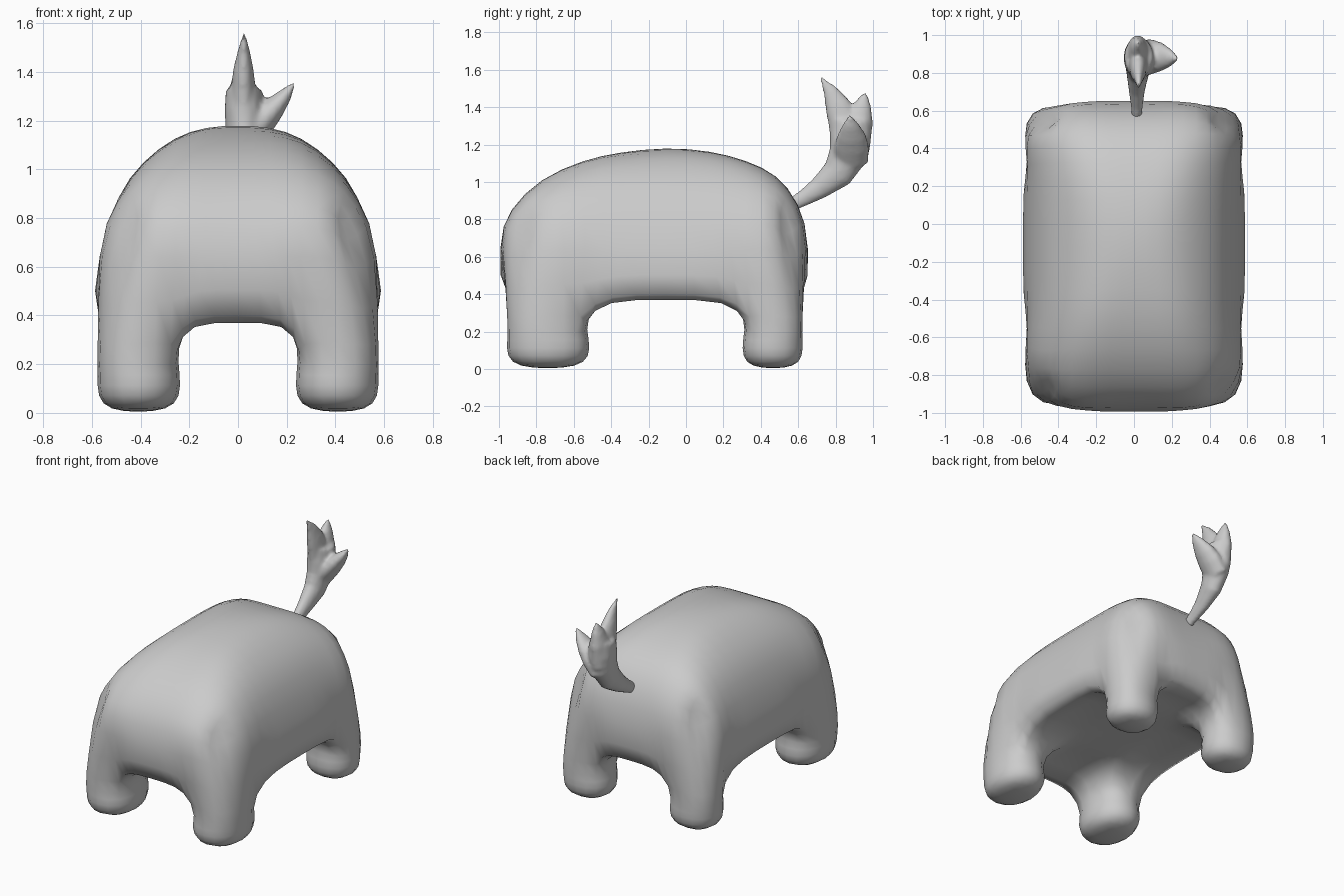
import bpy, bmesh
from math import cos, sin, pi, hypot
from mathutils import Vector

if "Cube" in bpy.data.objects:
    bpy.data.objects.remove(bpy.data.objects["Cube"])

N = 8                      # grid cells each way; the four 2x2 corner patches carry the legs
CY = -0.17                 # middle of the body along y

# Grid lines of the dome (with heights), of the widest ring, and of the belly
half = lambda h: [-v for v in h] + [0] + h[::-1]
TX = half([.49, .39, .26, .13])
TXZ = [.885, 1.025, 1.125, 1.17, 1.18, 1.17, 1.125, 1.025, .885]
TY = [-.93, -.77, -.55, -.35, -.11, .13, .32, .48, .595]
TYZ = [.85, 1.01, 1.11, 1.155, 1.18, 1.16, 1.11, 1.03, .88]
WX = half([.565, .40, .25, .15])
WY = [-.99, -.77, -.53, -.35, -.11, .15, .31, .47, .65]
BX = half([.575, .41, .24, .18])
BY = [-.955, -.74, -.52, -.40, -.11, .19, .305, .465, .622]
# Leg loops: name -> height, size, corner rounding
LEG = {'bot': (.27, 1, .78), 'mid': (.16, 1, .75), 'low': (.07, .98, .74), 'cap': (.02, .68, .74)}


def finish(obj):
    for p in obj.data.polygons:
        p.use_smooth = True


def round_corner(i, j, x, y):
    a, b = abs(i - 4), abs(j - 4)
    if a == 4 and b == 4:
        return x * .85, CY + (y - CY) * .885
    if b == 4 and a == 3:
        return x, CY + (y - CY) * .97
    return x, y


def position(layer, i, j):
    a, b = abs(i - 4), abs(j - 4)
    corner = a == 4 and b == 4
    if layer == 'top':
        drop = hypot(1.18 - TXZ[i], 1.18 - TYZ[j]) * (.92 if corner else 1)
        x, y = round_corner(i, j, TX[i], TY[j])
        return x, y, 1.18 - drop
    if layer == 'wall':
        x, y = round_corner(i, j, WX[i], WY[j])
        return x, y, .59 if corner else .65
    if min(a, b) < 2:      # belly
        return BX[i], BY[j], .385 if min(a, b) == 0 else .375
    z, size, rnd = LEG[layer]
    ci, cj = (1 if i < 4 else 7), (1 if j < 4 else 7)
    k = size * (rnd if i != ci and j != cj else 1)
    if i == ci and j == cj:
        z = .004
    return BX[ci] + (BX[i] - BX[ci]) * k, BY[cj] + (BY[j] - BY[cj]) * k, z


def build_body():
    bm = bmesh.new()
    verts = {}

    def v(layer, i, j):
        key = (layer, i, j)
        if key not in verts:
            verts[key] = bm.verts.new(position(*key))
        return verts[key]

    def cell(layer, i, j):
        bm.faces.new([v(layer, i, j), v(layer, i + 1, j), v(layer, i + 1, j + 1), v(layer, i, j + 1)])

    def border(i0, j0, n):
        return ([(i0 + k, j0) for k in range(n)] + [(i0 + n, j0 + k) for k in range(n)]
                + [(i0 + n - k, j0 + n) for k in range(n)] + [(i0, j0 + n - k) for k in range(n)])

    def band(upper, lower, loop):
        for p, q in zip(loop, loop[1:] + loop[:1]):
            bm.faces.new([v(upper, *p), v(lower, *p), v(lower, *q), v(upper, *q)])

    # Dome and belly
    for i in range(N):
        for j in range(N):
            cell('top', i, j)
            if not (i in (0, 1, 6, 7) and j in (0, 1, 6, 7)):
                cell('bot', i, j)
    # Side walls
    band('top', 'wall', border(0, 0, N))
    band('wall', 'bot', border(0, 0, N))
    # Legs
    for i in (0, 6):
        for j in (0, 6):
            names = list(LEG)
            for up, lo in zip(names, names[1:]):
                band(up, lo, border(i, j, 2))
            for di in (0, 1):
                for dj in (0, 1):
                    cell('cap', i + di, j + dj)
    bmesh.ops.recalc_face_normals(bm, faces=bm.faces)
    me = bpy.data.meshes.new('body')
    bm.to_mesh(me)
    bm.free()
    obj = bpy.data.objects.new('body', me)
    bpy.context.collection.objects.link(obj)
    finish(obj)
    sub = obj.modifiers.new('smooth', 'SUBSURF')
    sub.levels = sub.render_levels = 1
    # Grow the cage so the smoothed surface passes near the intended points
    target = [p.co.copy() for p in me.vertices]
    for _ in range(2):
        dg = bpy.context.evaluated_depsgraph_get()
        dg.update()
        ev = obj.evaluated_get(dg)
        em = ev.to_mesh()
        now = [em.vertices[k].co.copy() for k in range(len(target))]
        ev.to_mesh_clear()
        for p, t, c in zip(me.vertices, target, now):
            p.co += (t - c) * .85
        me.update()
        obj.update_tag()
        bpy.context.view_layer.update()
    return obj


def tube(bm, path, flat, sides=14):
    pts = [Vector(p[:3]) for p in path]
    rings = []
    for k, p in enumerate(path):
        t = (pts[min(k + 1, len(pts) - 1)] - pts[max(k - 1, 0)]).normalized()
        u = Vector((1, 0, 0))
        u = (u - t * t.dot(u)).normalized()
        w = t.cross(u)
        rings.append([bm.verts.new(pts[k] + p[3] * (u * cos(2 * pi * s / sides) * flat + w * sin(2 * pi * s / sides)))
                      for s in range(sides)])
    for r, q in zip(rings, rings[1:]):
        for s in range(sides):
            n = (s + 1) % sides
            bm.faces.new([r[s], r[n], q[n], q[s]])
    bm.faces.new(rings[0][::-1])
    bm.faces.new(rings[-1])


def build_tail():
    bm = bmesh.new()
    # Curved stem
    tube(bm, [(.015, .56, .875, .036), (.015, .63, .915, .045), (.015, .71, .965, .06), (.02, .81, 1.045, .086),
              (.025, .865, 1.14, .105), (.025, .88, 1.24, .112), (.025, .885, 1.33, .105)], .72)
    # Three prongs
    tube(bm, [(.022, .86, 1.12, .085), (.022, .855, 1.30, .092), (.022, .81, 1.41, .07),
              (.024, .77, 1.49, .04), (.025, .72, 1.56, .008)], .6)
    tube(bm, [(.02, .89, 1.18, .095), (.02, .922, 1.33, .08), (.02, .943, 1.41, .05), (.02, .96, 1.478, .01)], .7)
    tube(bm, [(.03, .88, 1.11, .095), (.09, .885, 1.19, .095), (.14, .885, 1.245, .078),
              (.19, .88, 1.30, .048), (.232, .875, 1.355, .01)], .65)
    bmesh.ops.recalc_face_normals(bm, faces=bm.faces)
    me = bpy.data.meshes.new('tail')
    bm.to_mesh(me)
    bm.free()
    obj = bpy.data.objects.new('tail', me)
    bpy.context.collection.objects.link(obj)
    finish(obj)
    # Fuse stem and prongs into one soft skin
    rm = obj.modifiers.new('fuse', 'REMESH')
    rm.mode = 'VOXEL'
    rm.voxel_size = .012
    rm.use_smooth_shade = True
    sm = obj.modifiers.new('soften', 'SMOOTH')
    sm.factor = .5
    sm.iterations = 6
    return obj


build_body()
build_tail()
